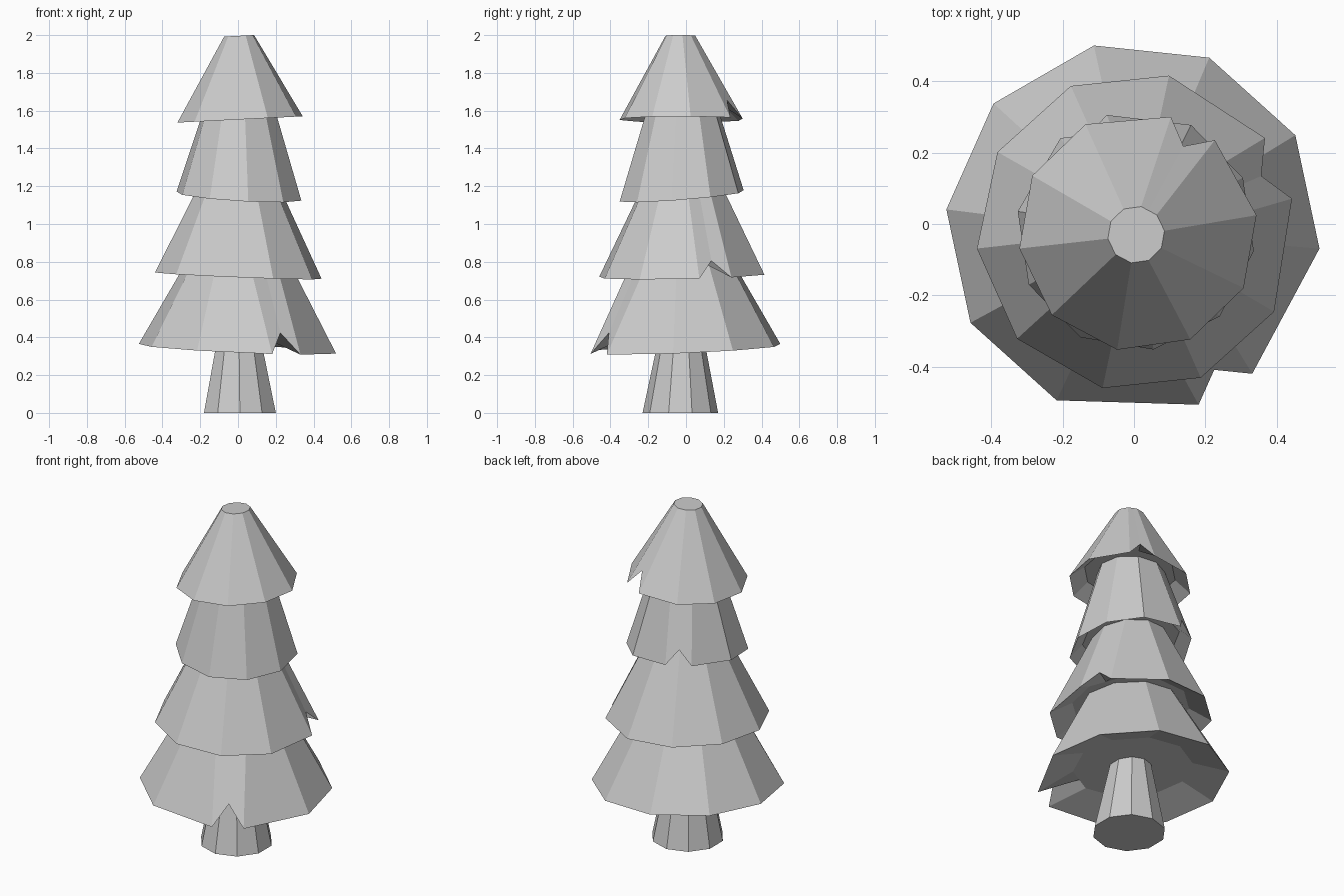
import bpy, bmesh
from math import radians, cos, sin

if "Cube" in bpy.data.objects:
    bpy.data.objects.remove(bpy.data.objects["Cube"])

SIDES = 10


def ring(bm, centre, radius, phase, z, tilt=(0, 0), notch=None):
    """Ten-sided ring; notch = (edge index, pinch degrees, apex radius, lift) adds one vertex."""
    verts = []

    def add(angle, r, lift=0.0):
        a = radians(angle)
        x, y = centre[0] + r * cos(a), centre[1] + r * sin(a)
        verts.append(bm.verts.new((x, y, z + tilt[0] * x + tilt[1] * y + lift)))

    for i in range(SIDES):
        angle = phase + 36 * i
        if notch and i == notch[0]:
            add(angle + notch[1], radius)
            add(angle + 18, radius * notch[2], notch[3])
        elif notch and i == (notch[0] + 1) % SIDES:
            add(angle - notch[1], radius)
        else:
            add(angle, radius)
    return verts


def bridge(bm, lower, upper):
    n = len(lower)
    for i in range(n):
        j = (i + 1) % n
        bm.faces.new((lower[i], lower[j], upper[j], upper[i]))


def finish(bm, name):
    bmesh.ops.recalc_face_normals(bm, faces=bm.faces)
    mesh = bpy.data.meshes.new(name)
    bm.to_mesh(mesh)
    bm.free()
    bpy.context.collection.objects.link(bpy.data.objects.new(name, mesh))


def tier(name, centre, radius, phase, z, tilt, notch, inner, top):
    """Tapered skirt with a recessed underside and a torn notch in its rim."""
    edge, pinch, apex, lift = notch
    top_centre, top_radius, top_z, top_tilt = top
    bm = bmesh.new()
    flat = (edge, 0, cos(radians(18)), 0)
    under = ring(bm, centre, radius * inner, phase, z + 0.07, tilt, flat)
    rim = ring(bm, centre, radius, phase, z, tilt, notch)
    crown = ring(bm, top_centre, top_radius, phase, top_z, top_tilt, flat)
    bridge(bm, under, rim)
    bridge(bm, rim, crown)
    bm.faces.new(under[::-1])
    bm.faces.new(crown)
    finish(bm, name)


# Trunk
bm = bmesh.new()
base = ring(bm, (0.01, -0.03), 0.2, 18, 0)
neck = ring(bm, (0.005, -0.025), 0.115, 18, 0.42)
bridge(bm, base, neck)
bm.faces.new(base[::-1])
bm.faces.new(neck)
finish(bm, "trunk")

# Foliage tiers, bottom to top
tier("foliage_bottom", (-0.003, -0.014), 0.525, -6, 0.34, (-0.045, 0.04),
     (8, 8.5, 0.867, 0.11), 0.62, ((0, -0.02), 0.262, 0.82, (0, 0)))
tier("foliage_lower", (0.005, -0.022), 0.447, 6, 0.727, (-0.04, 0.02),
     (0, 6, 0.86, 0.09), 0.72, ((0.005, -0.02), 0.195, 1.24, (0, 0)))
tier("foliage_upper", (0.005, -0.02), 0.335, 26.5, 1.15, (-0.06, 0.08),
     (2, 5.5, 0.9, 0.085), 0.79, ((0.008, -0.018), 0.18, 1.64, (0, 0)))
tier("foliage_top", (0.011, -0.022), 0.335, 8, 1.553, (0.05, 0),
     (1, 6, 0.81, 0.095), 0.75, ((0.006, -0.03), 0.08, 1.996, (0.05, 0)))
